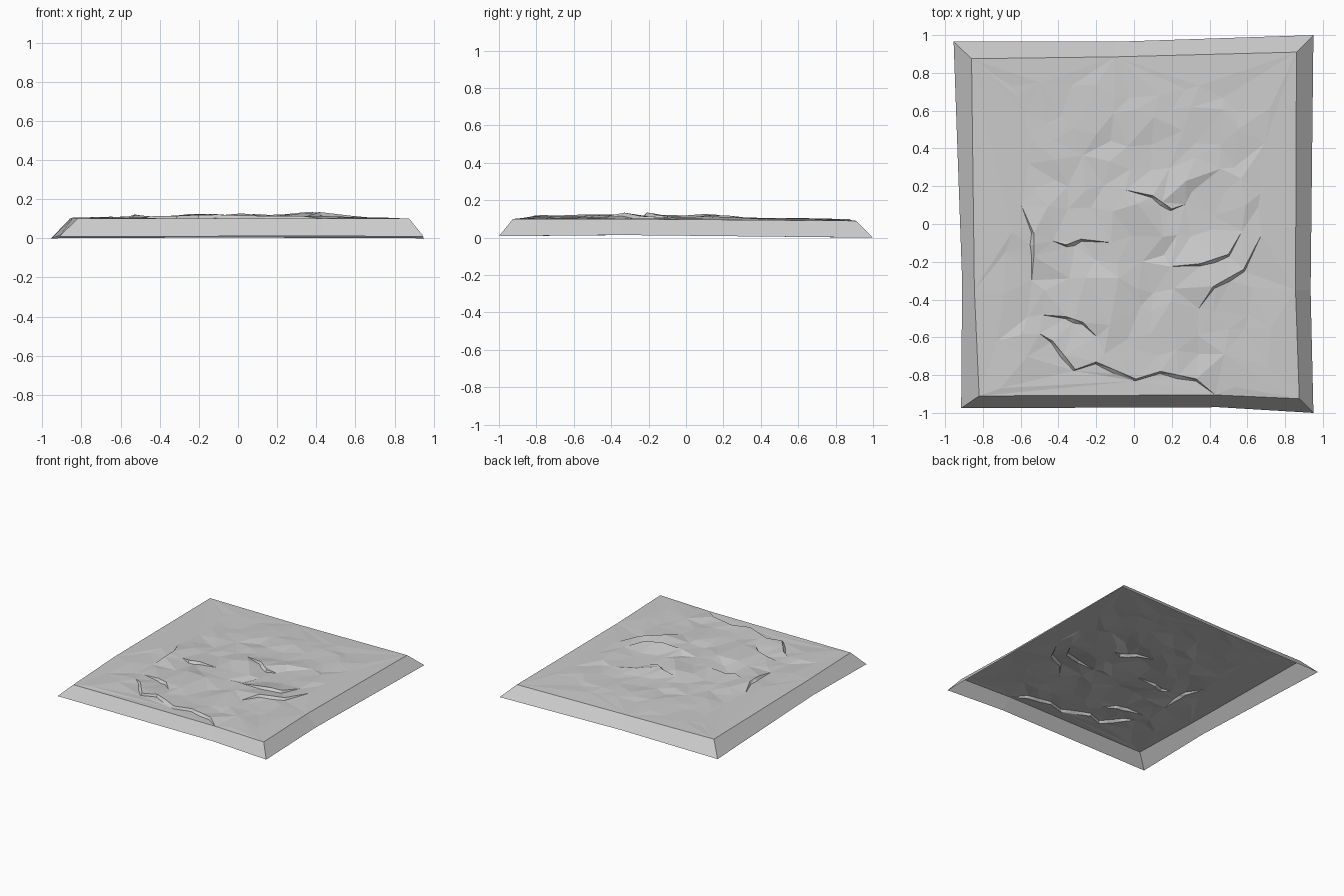
import bpy
import bmesh
import math
import random
from mathutils import Vector
from mathutils.geometry import delaunay_2d_cdt

cube = bpy.data.objects.get("Cube")
if cube:
    bpy.data.objects.remove(cube, do_unlink=True)

random.seed(7)

# One stone grey for the whole tile
stone = bpy.data.materials.new("stone grey")
stone.use_nodes = True
grey = (0.6, 0.6, 0.6, 1)
stone.diffuse_color = grey
stone.node_tree.nodes["Principled BSDF"].inputs["Base Color"].default_value = grey


def make_object(name, bm):
    mesh = bpy.data.meshes.new(name)
    bm.to_mesh(mesh)
    bm.free()
    mesh.materials.append(stone)
    obj = bpy.data.objects.new(name, mesh)
    bpy.context.collection.objects.link(obj)
    return obj


# Outer foot and inner rim, counter-clockwise from the front right corner
foot = [(-.915, -.975, .008), (.45, -.97, .012), (.95, -1, .008), (.935, -.35, .014),
        (.95, 1, 0), (-.1, .965, .004), (-.955, .965, 0), (-.91, -.3, .014)]
rim = [(-.82, -.91, .1), (.43, -.905, .1), (.875, -.925, .1), (.855, -.35, .1),
       (.86, .91, .09), (-.1, .885, .092), (-.86, .875, .1), (-.845, -.35, .105)]

# Sloping skirt around the tile, open underneath
bm = bmesh.new()
low = [bm.verts.new(p) for p in foot]
high = [bm.verts.new(p) for p in rim]
for i in range(len(low)):
    j = (i + 1) % len(low)
    bm.faces.new((low[i], low[j], high[j], high[i]))
make_object("sloped_skirt", bm)

# Broad mounds: x, y, height, radius
mounds = [(.35, -.35, .02, .16), (-.15, -.38, .018, .16), (.05, .15, .017, .15),
          (.4, -.2, .016, .13), (.38, .28, .012, .12), (-.25, .58, .008, .15),
          (-.5, -.1, .012, .13), (-.1, -.68, .01, .15), (.5, .1, .01, .14)]


def ground(x, y):
    z = .102 - .005 * y
    for mx, my, h, r in mounds:
        z += h * math.exp(-((x - mx) ** 2 + (y - my) ** 2) / (r * r))
    return z


# Short steep ledges facing the front: start and end of each crest
ledges = [(-.43, -.62, -.31, -.77), (-.2, -.73, .01, -.82), (.14, -.78, .33, -.82),
          (-.36, -.49, -.27, -.52), (.1, .15, .2, .08), (.35, -.21, .5, -.16),
          (.42, -.33, .58, -.24), (-.53, -.05, -.53, -.17), (-.36, -.11, -.28, -.08)]
points = list(rim)
for ax, ay, bx, by in ledges:
    a, b = Vector((ax, ay)), Vector((bx, by))
    side = Vector((by - ay, ax - bx)).normalized()
    if side.y > 0:
        side.negate()
    for p in (a, b, (a + b) / 2):
        step = .012 if p in (a, b) else .02
        z = ground(p.x, p.y)
        points.append((p.x, p.y, z + .008))
        q = p + side * step
        points.append((q.x, q.y, z - .01))

# Jittered field of rough ground, calmer towards the rim
spacing = .115
for row in range(-6, 7):
    for col in range(-6, 7):
        x = (col + random.uniform(-.4, .4)) * spacing
        y = (row + random.uniform(-.4, .4)) * spacing * 1.12 - .06
        calm = max(abs(x) / .8, abs(y) / .9)
        if calm > .8 and random.random() < .45:
            continue
        if min(math.hypot(x - p[0], y - p[1]) for p in points) < .06:
            continue
        rough = .011 * (1 - calm ** 3) + .001
        if y > .3:
            rough *= .75
        points.append((x, y, ground(x, y) + random.uniform(-rough, rough)))

# Faceted top surface triangulated inside the rim
flat = [Vector((x, y)) for x, y, z in points]
verts, _, faces, origins, _, _ = delaunay_2d_cdt(
    flat, [], [list(range(len(rim)))], 1, 1e-5)
bm = bmesh.new()
surface = []
for co, source in zip(verts, origins):
    z = points[source[0]][2] if source else ground(co.x, co.y)
    surface.append(bm.verts.new((co.x, co.y, z)))
for face in faces:
    bm.faces.new([surface[i] for i in face])
for face in bm.faces:
    face.normal_update()
    if face.normal.z < 0:
        face.normal_flip()
make_object("rough_ground", bm)
